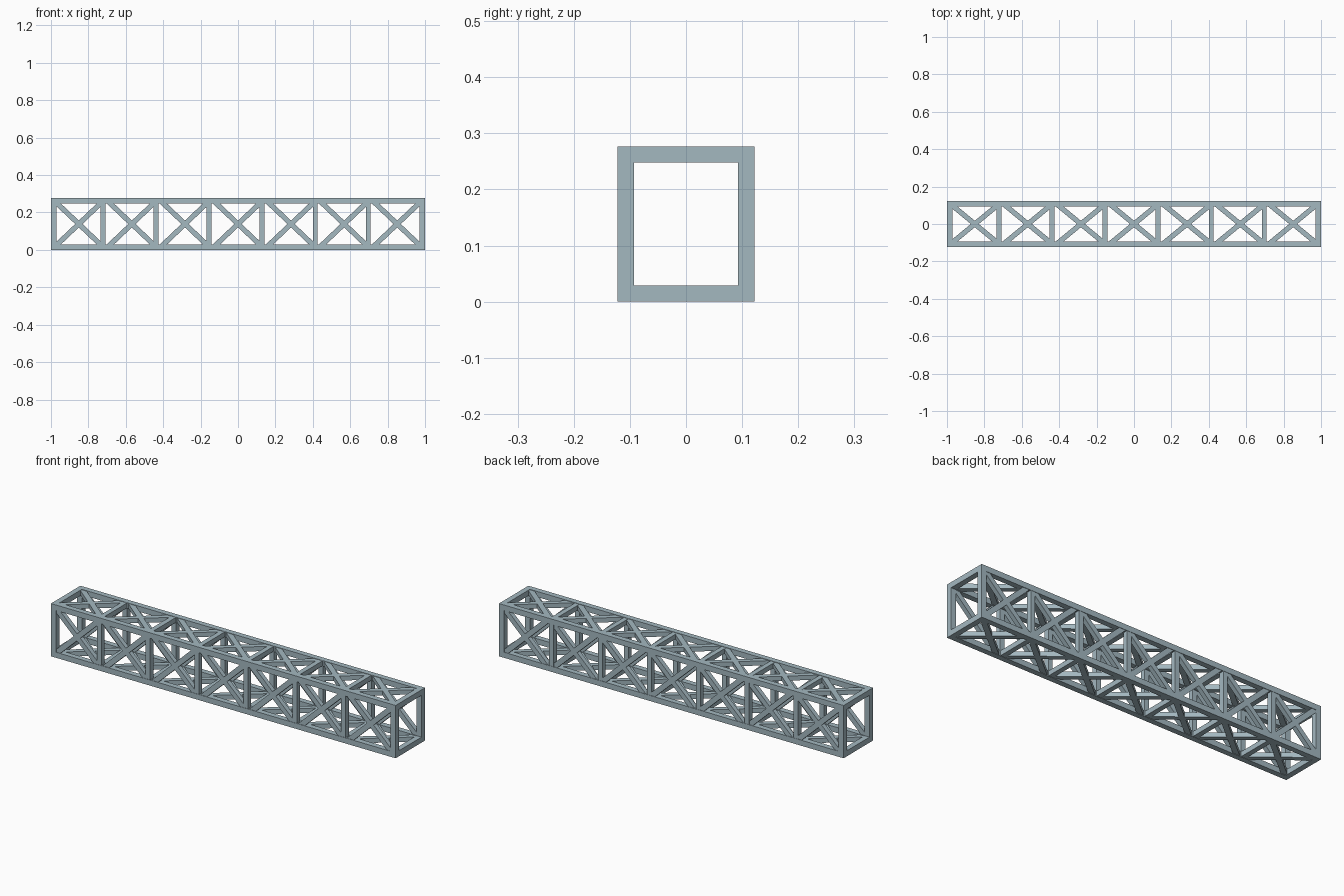
import bpy, math
from mathutils import Vector, Matrix

if "Cube" in bpy.data.objects:
    bpy.data.objects.remove(bpy.data.objects["Cube"])

W, H, T = 0.122, 0.277, 0.029      # half width, height, chord thickness
YC = W - T / 2                     # chord centre lines
Z0, Z1 = T / 2, H - T / 2
BAYS, PITCH = 7, 0.2837
PT, DT, DD = 0.026, 0.027, 0.024   # post thickness, diagonal width and depth

steel = bpy.data.materials.new("blue_grey_steel")
steel.diffuse_color = (0.37, 0.48, 0.53, 1)
steel.use_nodes = True
steel.node_tree.nodes["Principled BSDF"].inputs["Base Color"].default_value = steel.diffuse_color


def bar(name, a, b, u, v, side=(0, 1, 0)):
    """Square bar from a to b; u is its thickness along 'side', v across it."""
    a, b = Vector(a), Vector(b)
    d = (b - a).normalized()
    s = Vector(side)
    t = d.cross(s)
    bpy.ops.mesh.primitive_cube_add(size=1)
    o = bpy.context.object
    o.name = name
    rot = Matrix((s, t, d)).transposed().to_4x4()
    o.data.transform(Matrix.Translation((a + b) / 2) @ rot
                     @ Matrix.Diagonal((u, v, (b - a).length, 1)))
    if o.data.polygons[0].normal.dot(o.data.polygons[0].center - (a + b) / 2) < 0:
        o.data.flip_normals()
    o.data.materials.append(steel)
    return o


# Four long corner chords
for y in (-YC, YC):
    for z in (Z0, Z1):
        bar("chord", (-1, y, z), (1, y, z), T, T)

# Rectangular end frames
for x in (-1 + T / 2, 1 - T / 2):
    for y in (-YC, YC):
        bar("end_post", (x, y, T), (x, y, H - T), T, T)
    for z in (Z0, Z1):
        bar("end_crossbar", (x, T - W, z), (x, W - T, z), T, T, (0, 0, 1))

# Intermediate posts and crossbars
for i in range(BAYS - 1):
    x = -0.722 + PITCH * i
    for y in (-YC, YC):
        bar("post", (x, y, Z0), (x, y, Z1), PT, PT)
    for z in (Z0, Z1):
        bar("crossbar", (x, -YC, z), (x, YC, z), PT, PT, (0, 0, 1))

# Crossed diagonals on all four sides of every bay
for i in range(BAYS):
    c = (i - (BAYS - 1) / 2) * PITCH
    h = PITCH / 2 - 0.011
    for s in (-1, 1):
        for y in (-YC, YC):
            bar("side_brace", (c - s * h, y, Z0), (c + s * h, y, Z1), DD, DT)
        for z in (Z0, Z1):
            bar("flat_brace", (c - s * h, -YC, z), (c + s * h, YC, z), DD, DT, (0, 0, 1))
